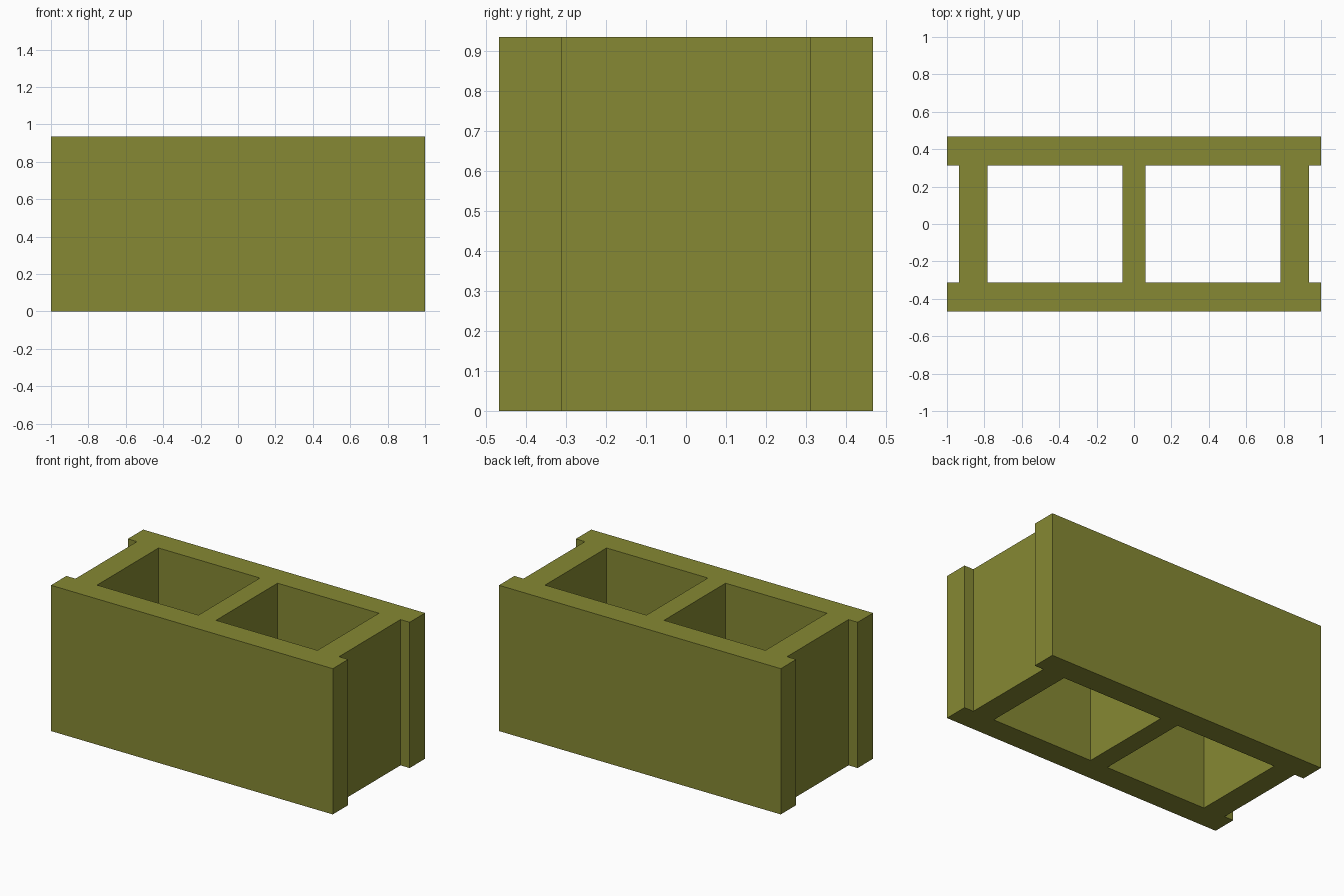
import bpy
import bmesh

if "Cube" in bpy.data.objects:
    bpy.data.objects.remove(bpy.data.objects["Cube"])

HEIGHT = 0.935
XS = [-1, -0.935, -0.782, -0.0625, 0.0625, 0.782, 0.935, 1]  # end lips, webs, cores
YS = [-0.4675, -0.3115, 0.3115, 0.4675]                      # face shells and middle
WEBS = {1, 3, 5}                                             # solid columns in the middle row

olive = bpy.data.materials.new("olive concrete")
olive.diffuse_color = (0.238, 0.250, 0.033, 1)
olive.use_nodes = True
olive.node_tree.nodes["Principled BSDF"].inputs["Base Color"].default_value = olive.diffuse_color

# Plan of the block: two full face shells joined by three webs
bm = bmesh.new()
grid = [[bm.verts.new((x, y, 0)) for y in YS] for x in XS]
for i in range(len(XS) - 1):
    for j in range(len(YS) - 1):
        if j != 1 or i in WEBS:
            bm.faces.new((grid[i][j], grid[i + 1][j], grid[i + 1][j + 1], grid[i][j + 1]))

# Raise the plan into a closed solid
raised = bmesh.ops.extrude_face_region(bm, geom=bm.faces[:], use_keep_orig=True)
top = [g for g in raised["geom"] if isinstance(g, bmesh.types.BMVert)]
bmesh.ops.translate(bm, verts=top, vec=(0, 0, HEIGHT))
bmesh.ops.recalc_face_normals(bm, faces=bm.faces[:])

mesh = bpy.data.meshes.new("hollow_block")
bm.to_mesh(mesh)
bm.free()
mesh.materials.append(olive)
block = bpy.data.objects.new("hollow_block", mesh)
bpy.context.collection.objects.link(block)
